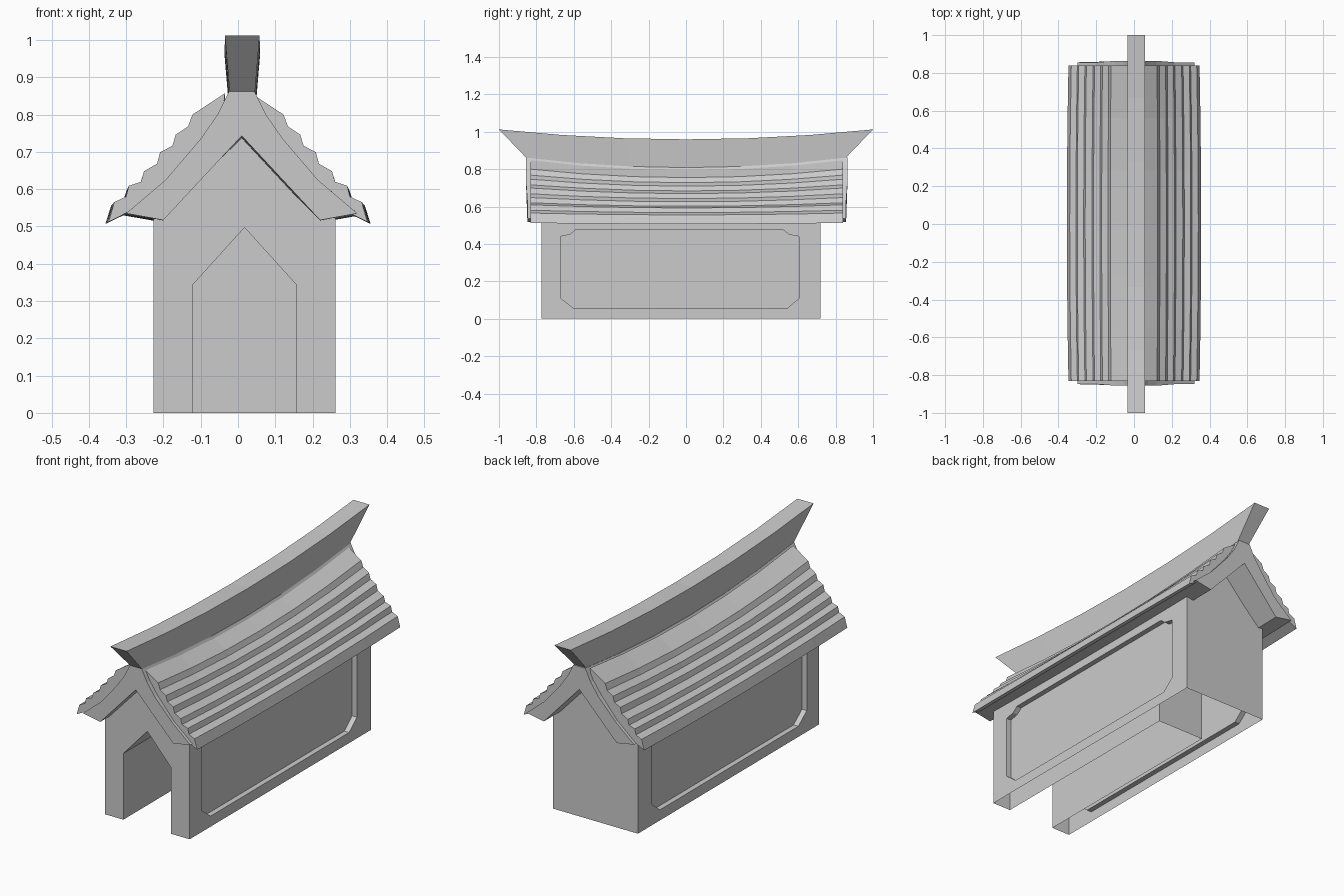
import bpy, bmesh

if "Cube" in bpy.data.objects:
    bpy.data.objects.remove(bpy.data.objects["Cube"])

STEPS = 6


def make_object(name, verts, faces):
    mesh = bpy.data.meshes.new(name)
    bm = bmesh.new()
    vs = [bm.verts.new(v) for v in verts]
    for f in faces:
        bm.faces.new([vs[i] for i in f])
    bmesh.ops.recalc_face_normals(bm, faces=bm.faces)
    bm.to_mesh(mesh)
    bm.free()
    obj = bpy.data.objects.new(name, mesh)
    bpy.context.collection.objects.link(obj)
    return obj


def skin(name, rings):
    """Closed solid through a row of equal-length rings."""
    n = len(rings[0])
    verts = [p for r in rings for p in r]
    faces = [list(range(n)), list(range(len(verts) - n, len(verts)))]
    for k in range(len(rings) - 1):
        for i in range(n):
            j = (i + 1) % n
            faces.append([k * n + i, k * n + j, (k + 1) * n + j, (k + 1) * n + i])
    return make_object(name, verts, faces)


def sagging_sweep(name, profile, cx, cy):
    """Sweep (x, z, half length) points along y; the middle hangs down with height."""
    rings = []
    for k in range(STEPS + 1):
        t = 2 * k / STEPS - 1
        s = 1 - t * t
        rings.append([(cx + x * (1 + 0.025 * s), cy + hy * t,
                       z - 0.053 * s * min(1, max(0.1, (z - 0.5) / 0.35)))
                      for x, z, hy in profile])
    return skin(name, rings)


def mirrored(half):
    """Complete a symmetric outline from its right half."""
    return half + [(-x, z) for x, z in reversed(half) if x > 1e-6]


# House body: gabled block with a doorway and side panels cut out
CX = 0.0175
outline = mirrored([(0, 0.75), (0.2445, 0.535), (0.2445, 0)])
body = skin("house_body", [[(CX + x, y, z) for x, z in outline] for y in (-0.772, 0.72)])

door = mirrored([(0, 0.497), (0.1375, 0.345), (0.1375, -0.1)])
cutters = [skin("doorway_cutter", [[(CX + x, y, z) for x, z in door] for y in (-0.9, 0.38)])]

panel = [(-0.67, 0.11), (-0.60, 0.055), (0.54, 0.055), (0.605, 0.11), (0.605, 0.44),
         (0.55, 0.45), (0.52, 0.475), (-0.59, 0.475), (-0.62, 0.45), (-0.67, 0.44)]
for side in (-1, 1):
    cutters.append(skin("panel_cutter", [[(CX + side * d, y, z) for y, z in panel]
                                         for d in (0.217, 0.30)]))

bpy.context.view_layer.objects.active = body
for cutter in cutters:
    mod = body.modifiers.new("cut", 'BOOLEAN')
    mod.operation = 'DIFFERENCE'
    mod.solver = 'EXACT'
    mod.object = cutter
    bpy.ops.object.modifier_apply(modifier=mod.name)
for cutter in cutters:
    bpy.data.objects.remove(cutter)

# The underside is open
bm = bmesh.new()
bm.from_mesh(body.data)
floor = [f for f in bm.faces if all(abs(v.co.z) < 1e-4 for v in f.verts)]
bmesh.ops.delete(bm, geom=floor, context='FACES')
bm.to_mesh(body.data)
bm.free()

# Roof slab with concave slopes and a notched underside
slab = [(0.034, 0.862), (0.065, 0.80), (0.11, 0.735), (0.205, 0.624), (0.31, 0.535), (0.21, 0.517)]
slab = mirrored(slab)
slab.insert(6, (0, 0.743))
sagging_sweep("roof_slab", [(x, z, 0.86 if z > 0.7 else 0.852) for x, z in slab], 0.01, 0.004)

# Stepped shingle rows on both slopes
shingles = [(0.035, 0.857), (0.122, 0.80), (0.134, 0.768), (0.167, 0.746), (0.176, 0.716),
            (0.209, 0.699), (0.217, 0.668), (0.252, 0.648), (0.260, 0.620), (0.293, 0.609),
            (0.300, 0.580), (0.332, 0.565), (0.347, 0.512), (0.290, 0.541), (0.19, 0.625),
            (0.10, 0.73), (0.04, 0.81)]
for label, side in (("left", -1), ("right", 1)):
    sagging_sweep(label + "_shingles", [(side * x, z, 0.836) for x, z in shingles], 0.0, 0.004)

# Ridge beam, flaring outward and upward at both ends
sagging_sweep("ridge_beam", [(-0.034, 0.861, 0.855), (0.034, 0.861, 0.855),
                             (0.0465, 1.012, 1.0), (-0.0465, 1.012, 1.0)], 0.0115, 0.0)
